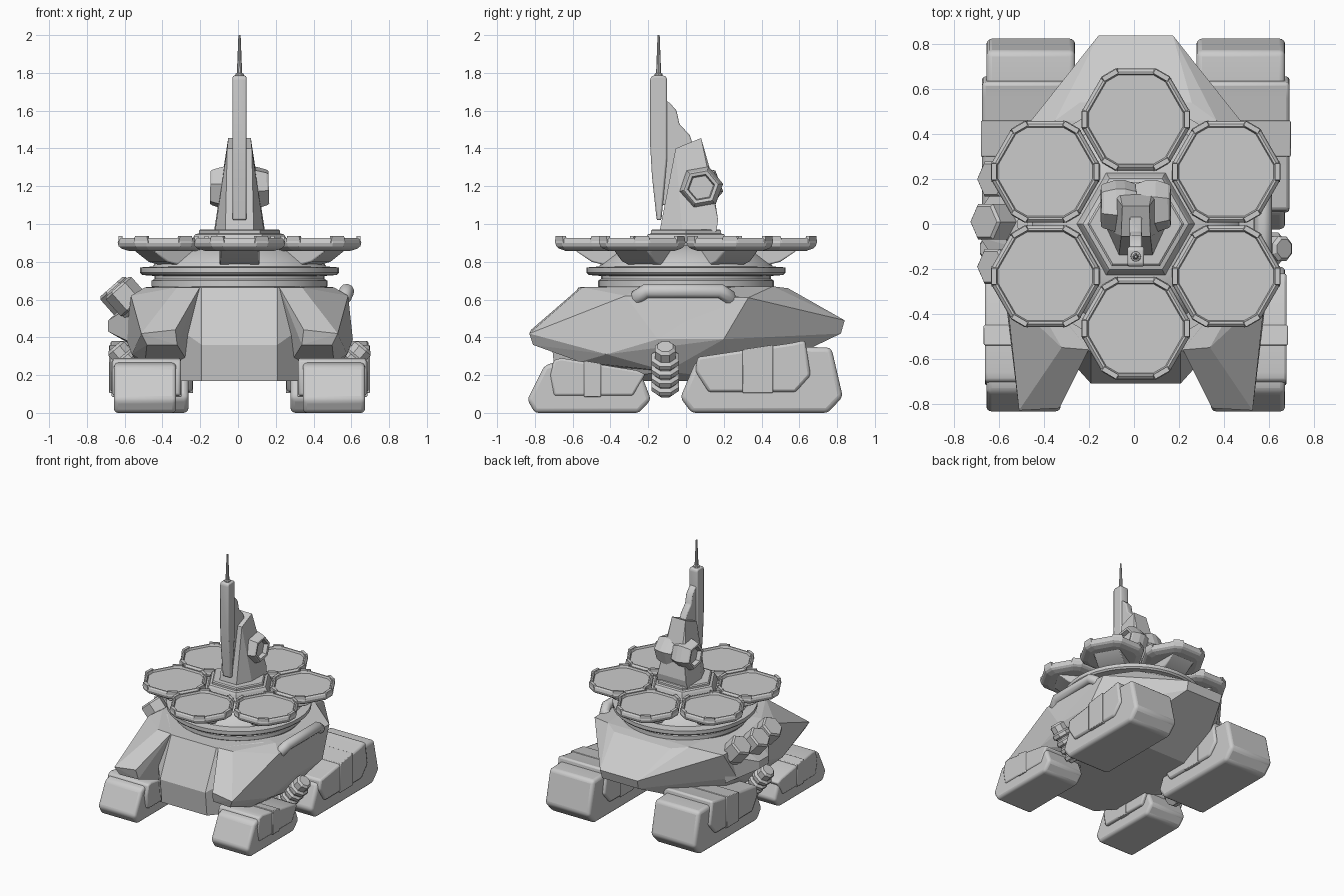
import bpy, bmesh
from math import sin, cos, pi, radians
from mathutils import Matrix, Vector

if "Cube" in bpy.data.objects:
    bpy.data.objects.remove(bpy.data.objects["Cube"])

smooth = []


def finish(name, bm, matrix=None, bevel=0, segs=2, soft=False):
    bmesh.ops.recalc_face_normals(bm, faces=bm.faces)
    if matrix is not None:
        bm.transform(matrix)
    me = bpy.data.meshes.new(name)
    bm.to_mesh(me)
    bm.free()
    ob = bpy.data.objects.new(name, me)
    bpy.context.collection.objects.link(ob)
    if bevel:
        m = ob.modifiers.new("bevel", "BEVEL")
        m.width, m.segments, m.limit_method = bevel, segs, "ANGLE"
    if soft:
        smooth.append(ob)
    return ob


def solid(name, pts, mirror=False, bevel=0):
    """Faceted convex block through the given points."""
    bm = bmesh.new()
    for x, y, z in pts:
        bm.verts.new((x, y, z))
        if mirror:
            bm.verts.new((-x, y, z))
    bmesh.ops.convex_hull(bm, input=bm.verts[:])
    loose = [v for v in bm.verts if not v.link_faces]
    bmesh.ops.delete(bm, geom=loose, context="VERTS")
    bmesh.ops.dissolve_limit(bm, angle_limit=radians(2), verts=bm.verts[:], edges=bm.edges[:])
    return finish(name, bm, bevel=bevel)


def prism(name, prof, x0, x1, matrix=None, bevel=0, segs=2):
    """Side profile (y, z) extruded along x."""
    bm = bmesh.new()
    a = [bm.verts.new((x0, y, z)) for y, z in prof]
    b = [bm.verts.new((x1, y, z)) for y, z in prof]
    n = len(prof)
    bm.faces.new(a)
    bm.faces.new(b)
    for i in range(n):
        bm.faces.new((a[i], a[(i + 1) % n], b[(i + 1) % n], b[i]))
    return finish(name, bm, matrix, bevel, segs, soft=bevel > 0)


def loft(name, section, rings, matrix=None, soft=False, bevel=0):
    """Stack of scaled copies (r, z) of a section polygon."""
    bm = bmesh.new()
    rows = [[bm.verts.new((x * r, y * r, z)) for x, y in section] for r, z in rings]
    n = len(section)
    for a, b in zip(rows, rows[1:]):
        for i in range(n):
            bm.faces.new((a[i], a[(i + 1) % n], b[(i + 1) % n], b[i]))
    bm.faces.new(rows[0])
    bm.faces.new(rows[-1])
    return finish(name, bm, matrix, bevel, 2, soft)


def ngon(n, off=0):
    return [(cos(off + 2 * pi * i / n), sin(off + 2 * pi * i / n)) for i in range(n)]


def aim(loc, direction):
    return Matrix.Translation(loc) @ Vector(direction).to_track_quat("Z", "Y").to_matrix().to_4x4()


# Hull: central body with front wedge and tapered tail
flank = [(.57, .33, .61), (.6, -.15, .39), (.6, .2, .39), (.5, -.1, .22)]
solid("hull", flank + [
    (.2, -.69, .17), (.2, -.71, .36), (.2, -.57, .665),
    (.36, -.5, .17), (.38, .3, .17), (.42, -.3, .67), (.36, .46, .67),
    (.57, -.3, .62), (.25, .54, .66), (.165, .84, .49), (.16, .82, .42)], mirror=True)

# Forward prongs, running back into the flanks
for s, side in ((1, "right"), (-1, "left")):
    solid("prong_" + side, [(s * x, y, z) for x, y, z in flank + [
        (.34, -.82, .44), (.52, -.83, .42), (.33, -.80, .36), (.49, -.81, .36),
        (.28, -.56, .28), (.50, -.56, .27), (.3, -.3, .22), (.57, -.42, .31),
        (.21, -.56, .665), (.33, -.55, .665), (.3, -.2, .67), (.5, -.25, .665),
        (.575, -.32, .62)]])

# Tracks: wide belts, side covers, raised bands
front_belt = [(-.80, 0), (-.25, 0), (-.185, .07), (-.235, .2), (-.69, .27), (-.75, .25), (-.84, .07)]
rear_belt = [(.03, 0), (.75, 0), (.83, .085), (.77, .345), (.62, .35), (.05, .27), (-.03, .08)]
front_cover = [(-.70, .09), (-.28, .09), (-.215, .205), (-.26, .225), (-.66, .29), (-.70, .28), (-.72, .2)]
rear_cover = [(.12, .11), (.58, .11), (.66, .2), (.63, .385), (.56, .37), (.06, .295), (.05, .22)]
front_band = [(-.54, .085), (-.45, .085), (-.45, .262), (-.54, .277)]
rear_band = [(.30, .105), (.46, .105), (.46, .36), (.30, .336)]
for s, side in ((1, "right"), (-1, "left")):
    prism("front_track_" + side, front_belt, s * .335, s * .665, bevel=.022, segs=3)
    prism("rear_track_" + side, rear_belt, s * .27, s * .665, bevel=.025, segs=3)
    prism("front_track_cover_" + side, front_cover, s * .31, s * .672, bevel=.012)
    prism("rear_track_cover_" + side, rear_cover, s * .25, s * .684, bevel=.015)
    prism("front_cover_band_" + side, front_band, s * .306, s * .677, bevel=.005)
    prism("rear_cover_band_" + side, rear_band, s * .246, s * .69, bevel=.005)
    # Ribbed joint between the tracks
    rings = [(.05, 0)]
    for i in range(4):
        z = .02 + i * .06
        rings += [(.06, z), (.078, z + .012), (.078, z + .038), (.06, z + .05)]
    rings += [(.06, .275), (.06, .30), (.045, .315)]
    loft("track_joint_" + side, ngon(8, pi / 8), rings,
         aim((s * .46, -.11, .11), (s * .6, 0, .72)))

# Turret ring
loft("turret_ring", ngon(40), [
    (.44, .64), (.465, .67), (.465, .70), (.45, .71), (.45, .725), (.515, .73), (.527, .742),
    (.527, .77), (.46, .775), (.45, .79), (.36, .86), (.25, .89)], soft=True)

# Hexagonal panels with clipped corners, on six arms
clip = radians(8)
panel = []
for k in range(6):
    for d in (-clip, clip):
        r = cos(pi / 6) / cos(pi / 6 - clip)
        a = k * pi / 3 + d
        panel.append((r * cos(a), r * sin(a)))
arm = [(.25, .78), (.42, .78), (.50, .80), (.59, .862), (.25, .875)]
for k in range(6):
    turn = Matrix.Rotation(k * pi / 3, 4, "Z")
    prism(f"panel_arm_{k + 1}", arm, -.105, .105, turn, bevel=.008)
    place = turn @ Matrix.Translation((0, .465, 0))
    loft(f"panel_{k + 1}", panel, [
        (.20, .858), (.24, .87), (.256, .882), (.262, .90), (.256, .918),
        (.245, .927), (.234, .927), (.228, .912)], place)
    # Rim clamps at the corners
    for j in range(6):
        m = place @ Matrix.Rotation(j * pi / 3, 4, "Z") @ Matrix.Translation((.225, 0, 0))
        prism(f"panel_clamp_{k + 1}_{j + 1}", [(-.045, .90), (.045, .90), (.036, .936), (-.036, .936)],
              -.008, .014, m)

# Central pedestal
loft("pedestal", ngon(6), [(.27, .84), (.27, .87), (.245, .93), (.235, .945), (.215, .95),
                           (.215, .965), (.205, .972), (.17, .972)])

# Tower, fin and mast
solid("tower", [
    (.135, .16, .96), (.13, -.02, .96), (.075, -.14, .96), (.125, .17, 1.02),
    (.07, .13, 1.28), (.10, .02, 1.15), (.045, -.115, 1.1),
    (.06, .08, 1.455), (.065, -.055, 1.40), (.04, -.075, 1.3)], mirror=True)
prism("fin", [(-.13, 1.1), (-.02, 1.1), (.05, 1.38), (.02, 1.47), (-.035, 1.53), (-.05, 1.6),
              (-.085, 1.64), (-.115, 1.66)], -.028, .028, bevel=.008)
prism("mast", [(-.155, 1.02), (-.13, 1.02), (-.10, 1.35), (-.10, 1.77), (-.11, 1.785), (-.18, 1.785),
               (-.19, 1.77), (-.19, 1.42), (-.18, 1.25)], -.037, .037, bevel=.014)
loft("antenna", ngon(10), [(.024, 1.775), (.022, 1.795), (.014, 1.80), (.006, 2.0)],
     Matrix.Translation((0, -.145, 0)), soft=True)

# Hexagonal bosses on both sides of the tower
for s, side in ((1, "right"), (-1, "left")):
    loft("tower_boss_" + side, ngon(6, radians(10)), [
        (.1, 0), (.118, .05), (.118, .09), (.1, .145), (.092, .155), (.073, .152), (.066, .12)],
         aim((0, .08, 1.19), (s, 0, .03)))

# Three launch pods on a faceted mount on the left flank
solid("pod_mount", [(x, s * y, z) for s in (1, -1) for x, y, z in [
    (-.695, .06, .49), (-.695, .06, .43), (-.55, .28, .36), (-.55, .28, .58), (-.5, .1, .32), (-.55, .1, .62)]])
for i, (x, y) in enumerate(((-.49, -.19), (-.52, .01), (-.49, .2))):
    loft(f"side_pod_{i + 1}", ngon(6, pi / 6), [
        (.08, 0), (.08, .1), (.09, .11), (.09, .225), (.078, .238)],
         aim((x, y, .49), (-.66, 0, .75)))

# Bent handle on the right flank
cu = bpy.data.curves.new("side_handle", "CURVE")
cu.dimensions, cu.bevel_depth, cu.bevel_resolution, cu.use_fill_caps = "3D", .04, 3, True
path = [(.51, -.26, .58), (.555, -.255, .615), (.568, -.21, .645),
        (.568, .18, .645), (.555, .225, .615), (.51, .23, .58)]
sp = cu.splines.new("POLY")
sp.points.add(len(path) - 1)
for p, c in zip(sp.points, path):
    p.co = (*c, 1)
bpy.context.collection.objects.link(bpy.data.objects.new("side_handle", cu))

# Smooth shading for rounded parts; centre the overall bounds
bpy.ops.object.select_all(action="DESELECT")
for ob in smooth:
    ob.select_set(True)
bpy.context.view_layer.objects.active = smooth[0]
bpy.ops.object.shade_smooth_by_angle(angle=radians(35))
for ob in bpy.data.objects:
    ob.location.x += .008
